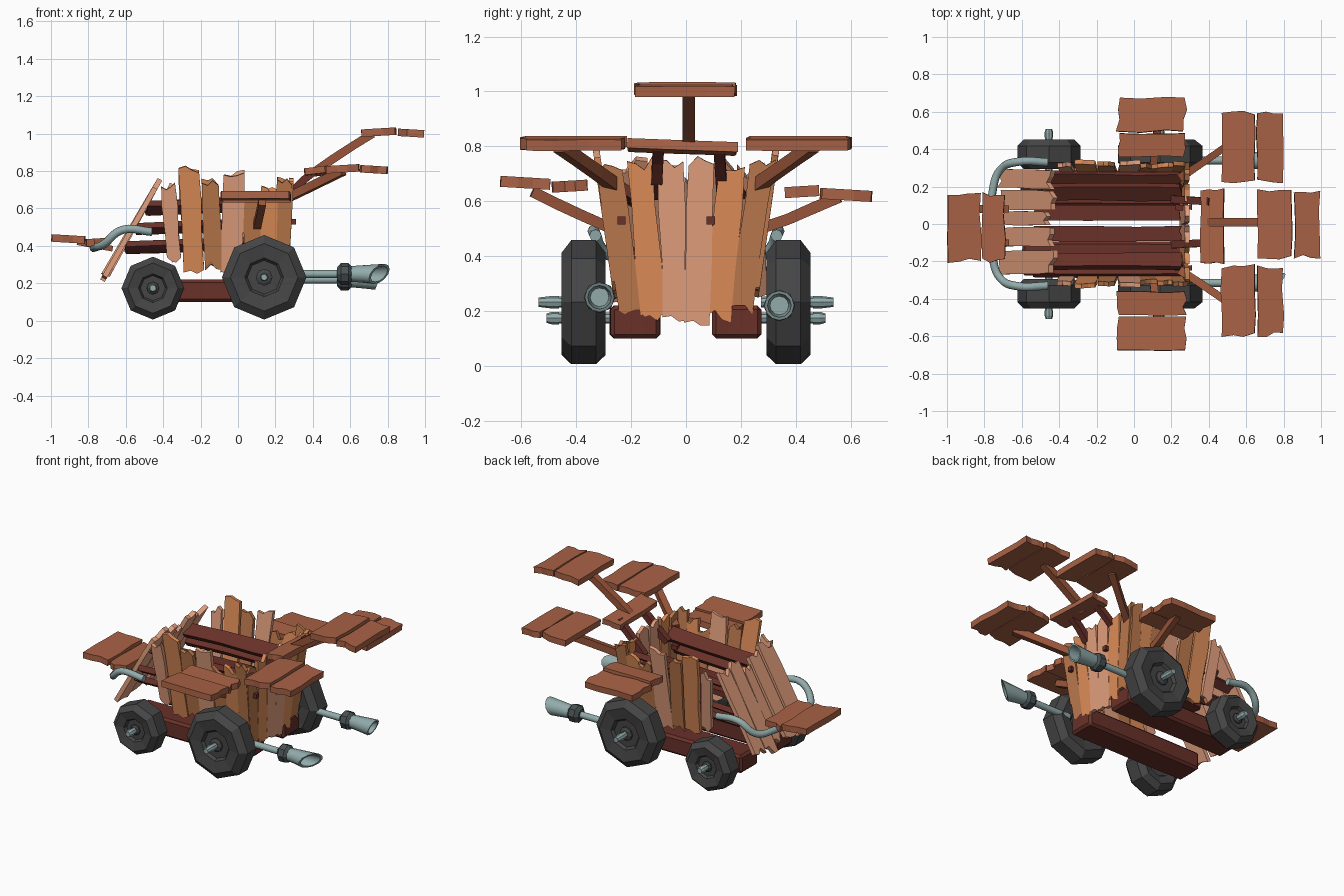
import bpy, bmesh, math, random
from mathutils import Vector as V

random.seed(4)
if "Cube" in bpy.data.objects:
    bpy.data.objects.remove(bpy.data.objects["Cube"])


def material(name, r, g, b):
    rgba = [(c / 255) ** 2.2 for c in (r, g, b)] + [1]
    m = bpy.data.materials.new(name)
    m.use_nodes = True
    m.diffuse_color = rgba
    m.node_tree.nodes["Principled BSDF"].inputs["Base Color"].default_value = rgba
    return m


BOARD = material("red brown board", 168, 98, 71)
BRACE = material("brace brown", 152, 86, 60)
ORANGE = material("orange plank", 222, 140, 89)
TAN = material("tan plank", 226, 158, 125)
BROWN = material("brown plank", 186, 120, 78)
DARK = material("dark red wood", 104, 52, 45)
TYRE = material("tyre black", 71, 71, 72)
STEEL = material("steel", 146, 170, 170)
COLLAR = material("collar grey", 74, 82, 84)


def finish(bm, name, mat, smooth=False):
    bmesh.ops.recalc_face_normals(bm, faces=bm.faces)
    for f in bm.faces:
        f.smooth = smooth
    me = bpy.data.meshes.new(name)
    bm.to_mesh(me)
    bm.free()
    if smooth:
        me.set_sharp_from_angle(angle=math.radians(40))
    me.materials.append(mat)
    ob = bpy.data.objects.new(name, me)
    bpy.context.collection.objects.link(ob)
    return ob


def plank(name, a, b, width, face, thick, mat, jag=0.02, wobble=0.006):
    """Rough plank from a to b, broad side towards face, splintered ends."""
    a, b = V(a), V(b)
    u = (b - a).normalized()
    v = V(face).cross(u).normalized()
    n = u.cross(v) * thick / 2
    across = (-0.5, -0.15, 0.15, 0.5)
    rnd = random.uniform
    outline = [a + v * width * k + u * rnd(0, jag) for k in across]
    outline += [a.lerp(b, t) + v * (width / 2 + rnd(-wobble, wobble)) for t in (0.35, 0.7)]
    outline += [b + v * width * k - u * rnd(0, jag) for k in reversed(across)]
    outline += [a.lerp(b, t) - v * (width / 2 + rnd(-wobble, wobble)) for t in (0.7, 0.35)]
    bm = bmesh.new()
    top = [bm.verts.new(p + n) for p in outline]
    low = [bm.verts.new(p - n) for p in outline]
    bm.faces.new(top)
    bm.faces.new(low[::-1])
    for i in range(len(top)):
        bm.faces.new((top[i - 1], low[i - 1], low[i], top[i]))
    return finish(bm, name, mat)


def revolve(name, profile, centre, axis, sides, mat, slant=(0, 0)):
    """Turn (radius, height) points about an axis; slant cuts the far end (side, up)."""
    axis = V(axis)
    up = V((0, 0, 1))
    side = axis.cross(up)
    end = max(h for r, h in profile)
    bm = bmesh.new()
    rings = []
    for r, h in profile:
        ring = []
        for i in range(sides):
            t = math.tau * i / sides
            cut = (slant[0] * math.sin(t) + slant[1] * math.cos(t)) * r if h > end * 0.8 else 0
            ring.append(bm.verts.new(V(centre) + axis * (h + cut)
                                     + (up * math.cos(t) + side * math.sin(t)) * r))
        rings.append(ring)
    for p, q in zip(rings, rings[1:]):
        for i in range(sides):
            bm.faces.new((p[i - 1], p[i], q[i], q[i - 1]))
    bm.faces.new(rings[0])
    bm.faces.new(rings[-1])
    return finish(bm, name, mat, sides > 8)


def platform(name, spans, y0, y1, z0, z1, along_y=True, tilt=0.06):
    """Pair of boards lying flat; spans are their extents across the grain."""
    for i, ((s0, s1), z) in enumerate(zip(spans, (z0, z1))):
        m, w = (s0 + s1) / 2, abs(s1 - s0)
        a, b = ((m, y0, z), (m, y1, z)) if along_y else ((y0, m, z), (y1, m, z))
        lean = tilt if i else -tilt
        face = (lean, 0, 1) if along_y else (0, lean, 1)
        plank(f"{name}_board_{i + 1}", a, b, w, face, 0.04, BOARD, 0.025, 0.008)


# Wheels with hubs and axle spikes
for s, sn in ((1, "back"), (-1, "front")):
    for x, R, wn, tip in ((0.14, 0.226, "large", 0.165), (-0.455, 0.168, "small", 0.135)):
        half = [(0.28, 0.05), (0.4, 0.05), (0.46, 0.068), (0.8, 0.08), (1, 0.045)]
        prof = [(r * R, h) for r, h in half] + [(r * R, -h) for r, h in reversed(half)]
        c = (x, s * 0.373, R + 0.006)
        revolve(f"{wn}_wheel_{sn}", prof, c, (0, s, 0), 8, TYRE)
        spike = [(0.02, -0.1), (0.02, 0.09), (0.023, 0.09), (0.023, 0.115), (0.017, tip)]
        revolve(f"{wn}_axle_spike_{sn}", spike, c, (0, s, 0), 8, STEEL)
        revolve(f"{wn}_hub_{sn}", [(R * 0.2, 0.03), (R * 0.2, 0.06), (R * 0.13, 0.068)],
                c, (0, s, 0), 8, TYRE)

# Chassis beams
for s, sn in ((1, "back"), (-1, "front")):
    beam = plank(f"chassis_beam_{sn}", (-0.6, s * 0.185, 0.16), (0.27, s * 0.185, 0.16),
                 0.18, (0, 0, 1), 0.12, DARK, 0.005, 0.004)
    bev = beam.modifiers.new("bevel", "BEVEL")
    bev.width = 0.015
    bev.segments = 1

# Exhausts: pipe, collar and slanted funnel
for y, z, sn, slant in ((0.34, 0.22, "back", (0, 0.4)), (-0.315, 0.25, "front", (-0.9, 0.5))):
    ax = (1, 0, 0)
    revolve(f"exhaust_pipe_{sn}", [(0.021, 0), (0.021, 0.32)], (0.25, y, z), ax, 12, STEEL)
    revolve(f"exhaust_collar_{sn}", [(0.035, 0), (0.058, 0.02), (0.058, 0.06), (0.035, 0.085)],
            (0.53, y, z), ax, 8, COLLAR)
    tube = [(0.041, 0), (0.045, 0.05), (0.054, 0.16), (0.043, 0.16), (0.034, 0.03)]
    revolve(f"exhaust_funnel_{sn}", tube, (0.595, y, z), ax, 12, STEEL, slant)

# Bent bumper pipe around the nose
half = [(-0.46, 0.33, 0.475), (-0.62, 0.333, 0.485), (-0.715, 0.29, 0.41), (-0.755, 0.18, 0.395)]
path = half + [(x, -y, z) for x, y, z in reversed(half)]
cu = bpy.data.curves.new("bumper_pipe", "CURVE")
cu.dimensions = "3D"
cu.bevel_depth = 0.022
cu.bevel_resolution = 2
cu.resolution_u = 5
cu.use_fill_caps = True
sp = cu.splines.new("BEZIER")
sp.bezier_points.add(len(path) - 1)
for bp, co in zip(sp.bezier_points, path):
    bp.co = co
    bp.handle_left_type = bp.handle_right_type = "AUTO"
cu.materials.append(STEEL)
bpy.context.collection.objects.link(bpy.data.objects.new("bumper_pipe", cu))

# Side wall planks, leaning outwards: bottom x, top x, bottom z, top z, width
WALL = [(-0.34, -0.375, 0.31, 0.74, 0.075, TAN), (-0.235, -0.265, 0.25, 0.83, 0.11, ORANGE),
        (-0.13, -0.15, 0.27, 0.77, 0.09, BROWN), (-0.04, -0.02, 0.24, 0.81, 0.11, TAN),
        (0.07, 0.08, 0.25, 0.69, 0.09, BROWN), (0.155, 0.17, 0.27, 0.72, 0.09, ORANGE),
        (0.23, 0.25, 0.27, 0.77, 0.08, BROWN)]
for s, sn in ((1, "back"), (-1, "front")):
    for i, (x0, x1, z0, z1, w, m) in enumerate(WALL):
        lean = lambda z: s * (0.245 + (z - 0.2) * 0.14)
        plank(f"side_plank_{sn}_{i + 1}", (x0, lean(z0), z0), (x1, lean(z1), z1),
              w, (0, 1, 0.1), 0.024, m, 0.05, 0.006)

# Tail wall planks, fanned out towards the top
for i, m in enumerate((BROWN, ORANGE, TAN, TAN, ORANGE, BROWN)):
    y = (i - 2.5) * 0.108
    plank(f"tail_plank_{i + 1}", (0.255, y * 0.72, 0.13 + 0.02 * abs(i - 2.5)),
          (0.285, y * 1.05, random.uniform(0.72, 0.77)), 0.092, (1, 0, 0), 0.025, m, 0.05)

# Sloping nose planks
for i, (y, w, t) in enumerate(((0.235, 0.1, 0.96), (0.125, 0.1, 1), (0.03, 0.07, 0.9),
                               (-0.07, 0.1, 0.97), (-0.2, 0.12, 1))):
    foot, head = V((-0.745 + 0.012 * (i % 3), y * 1.05, 0.2)), V((-0.415, y, 0.76))
    plank(f"nose_plank_{i + 1}", foot.lerp(head, random.uniform(0, 0.08)), foot.lerp(head, t),
          w, (-0.86, 0, 0.51), 0.028, TAN, 0.06)

# Dark rails running lengthwise inside the body
for x, y, z, w in ((-0.5, 0.17, 0.6, 0.085), (-0.5, -0.2, 0.6, 0.09), (-0.55, 0.06, 0.49, 0.08),
                   (-0.55, -0.05, 0.49, 0.08), (-0.55, 0.25, 0.49, 0.06),
                   (-0.55, -0.25, 0.49, 0.06), (-0.61, 0.2, 0.39, 0.07),
                   (-0.61, -0.2, 0.39, 0.07)):
    tilt = 0.7 * y / abs(y) if abs(y) > 0.1 else 0
    plank("inner_rail", (x, y, z), (0.26, y, z + 0.03), w, (0, -tilt, 1), 0.035, DARK, 0.02)

# Nose platform
platform("nose_platform", ((-0.995, -0.82), (-0.81, -0.69)), -0.21, 0.17, 0.437, 0.42, True, -0.06)
for y in (-0.1, 0.08):
    plank("nose_brace", (-0.67, y, 0.385), (-0.86, y, 0.42), 0.035, (0, 0, 1), 0.03, BRACE, 0)

# Tail platforms: low step with dark struts, then the high deck
plank("tail_step", (0.42, -0.22, 0.805), (0.42, 0.19, 0.79), 0.125, (-0.12, 0, 1), 0.036, BOARD)
for y in (-0.1, 0.12):
    plank("tail_strut", (0.21, y * 1.1, 0.62), (0.41, y, 0.8), 0.04, (0, 1, 0), 0.04, DARK, 0)
for y in (-0.235, 0.09):
    plank("tail_peg", (0.22, y, 0.53), (0.31, y, 0.53), 0.03, (0, 0, 1), 0.03, DARK, 0)
plank("high_deck_brace", (0.4, 0.01, 0.79), (0.72, 0.01, 1.0), 0.045, (0, 1, 0), 0.045, BRACE, 0)
platform("high_deck", ((0.66, 0.84), (0.855, 0.995)), -0.19, 0.19, 1.008, 1.003)

# Corner and side platforms, mirrored front to back
for s, sn in ((1, "back"), (-1, "front")):
    platform(f"corner_platform_{sn}", ((0.47, 0.645), (0.66, 0.795)), s * 0.215, s * 0.605,
             0.812, 0.808)
    plank(f"corner_brace_{sn}", (0.25, s * 0.25, 0.65), (0.56, s * 0.46, 0.8),
          0.045, (0, 0, 1), 0.045, BRACE, 0)
    z = 0.635 if s > 0 else 0.655
    platform(f"side_platform_{sn}", ((s * 0.36, s * 0.485), (s * 0.495, s * 0.675)),
             -0.1, 0.285, z, z - s * 0.012, False)
    plank(f"side_brace_{sn}", (0.1, s * 0.27, 0.5), (0.13, s * 0.56, z - 0.02),
          0.04, (1, 0, 0), 0.04, BRACE, 0)
